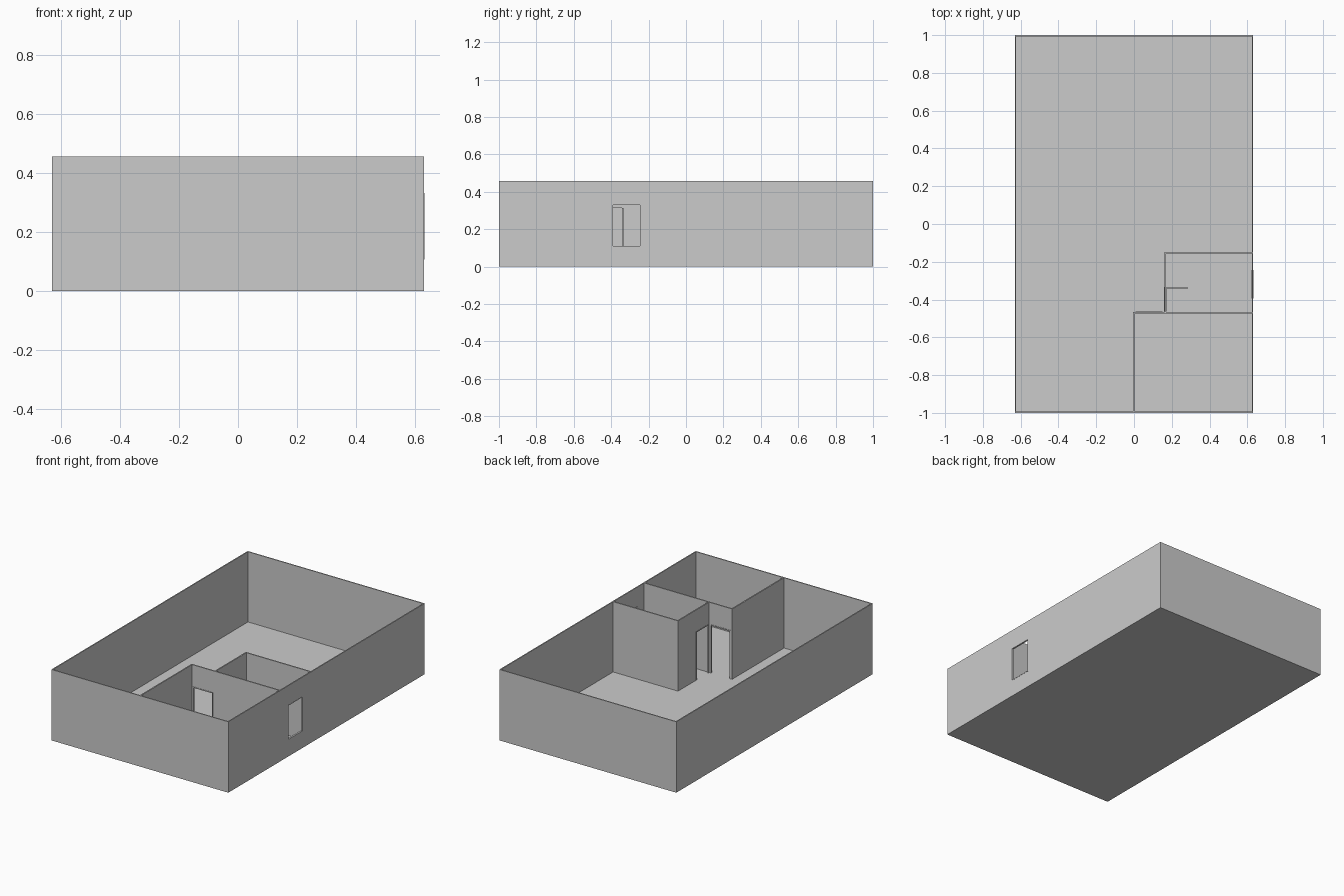
import bpy

if "Cube" in bpy.data.objects:
    bpy.data.objects.remove(bpy.data.objects["Cube"])

HX, HY, H = 0.631, 1.0, 0.457   # half width, half length, wall height
T, F = 0.007, 0.004             # wall and floor thickness


def box(name, x, y, z):
    """Box from (min, max) ranges."""
    bpy.ops.mesh.primitive_cube_add(size=1, location=[sum(r) / 2 for r in (x, y, z)])
    ob = bpy.context.object
    ob.name = name
    ob.scale = [r[1] - r[0] for r in (x, y, z)]
    bpy.ops.object.transform_apply(location=False, rotation=False, scale=True)
    return ob


def cut(wall, x, y, z):
    """Cut a box-shaped opening through a wall."""
    cutter = box(wall.name + "_cutter", x, y, z)
    cutter.hide_render = True
    cutter.display_type = 'WIRE'
    mod = wall.modifiers.new("opening", 'BOOLEAN')
    mod.operation = 'DIFFERENCE'
    mod.solver = 'EXACT'
    mod.object = cutter


def trim(name, axis, pos, span, z, w, sill=False):
    """Thin frame lining an opening; axis is the direction the wall runs."""
    def bar(part, s, zz):
        x, y = (s, pos) if axis == 'x' else (pos, s)
        box(name + "_" + part, x, y, zz)
    a, b = span
    bar("left", (a, a + w), z)
    bar("right", (b - w, b), z)
    bar("top", (a + w, b - w), (z[1] - w, z[1]))
    if sill:
        bar("sill", (a + w, b - w), (z[0], z[0] + w))


# floor and outer shell
box("floor", (-HX, HX), (-HY, HY), (0, F))
for name, s in (("front_wall", -1), ("back_wall", 1)):
    box(name, (-HX, HX), sorted((s * HY, s * (HY - T))), (F, H))
inner_y = (-HY + T, HY - T)
box("left_wall", (-HX, -HX + T), inner_y, (F, H))
right = box("right_wall", (HX - T, HX), inner_y, (F, H))

# window in the right wall
win_y, win_z = (-0.394, -0.243), (0.107, 0.332)
cut(right, (HX - 0.05, HX + 0.05), win_y, win_z)
trim("window_frame", 'y', (HX - T - 0.003, HX + 0.001), win_y, win_z, 0.004, True)

# partition walls
box("bedroom_side_wall", (-0.004, 0.004), (-HY + T, -0.473), (F, H))
bed = box("bedroom_wall", (-0.004, HX - T), (-0.473, -0.465), (F, H))
bath = box("bathroom_side_wall", (0.161, 0.169), (-0.465, -0.157), (F, H))
box("bathroom_back_wall", (0.161, HX - T), (-0.157, -0.149), (F, H))

# doorways
door_z = (F, 0.317)
bed_x, bath_y = (0.008, 0.152), (-0.462, -0.334)
cut(bed, bed_x, (-0.5, -0.44), (F - 0.02, door_z[1]))
cut(bath, (0.13, 0.2), bath_y, (F - 0.02, door_z[1]))
trim("bedroom_door_frame", 'x', (-0.475, -0.463), bed_x, door_z, 0.006)
trim("bathroom_door_frame", 'y', (0.159, 0.171), bath_y, door_z, 0.005)

# open bathroom door
box("bathroom_door", (0.171, 0.287), (-0.341, -0.335), (F + 0.002, 0.312))
